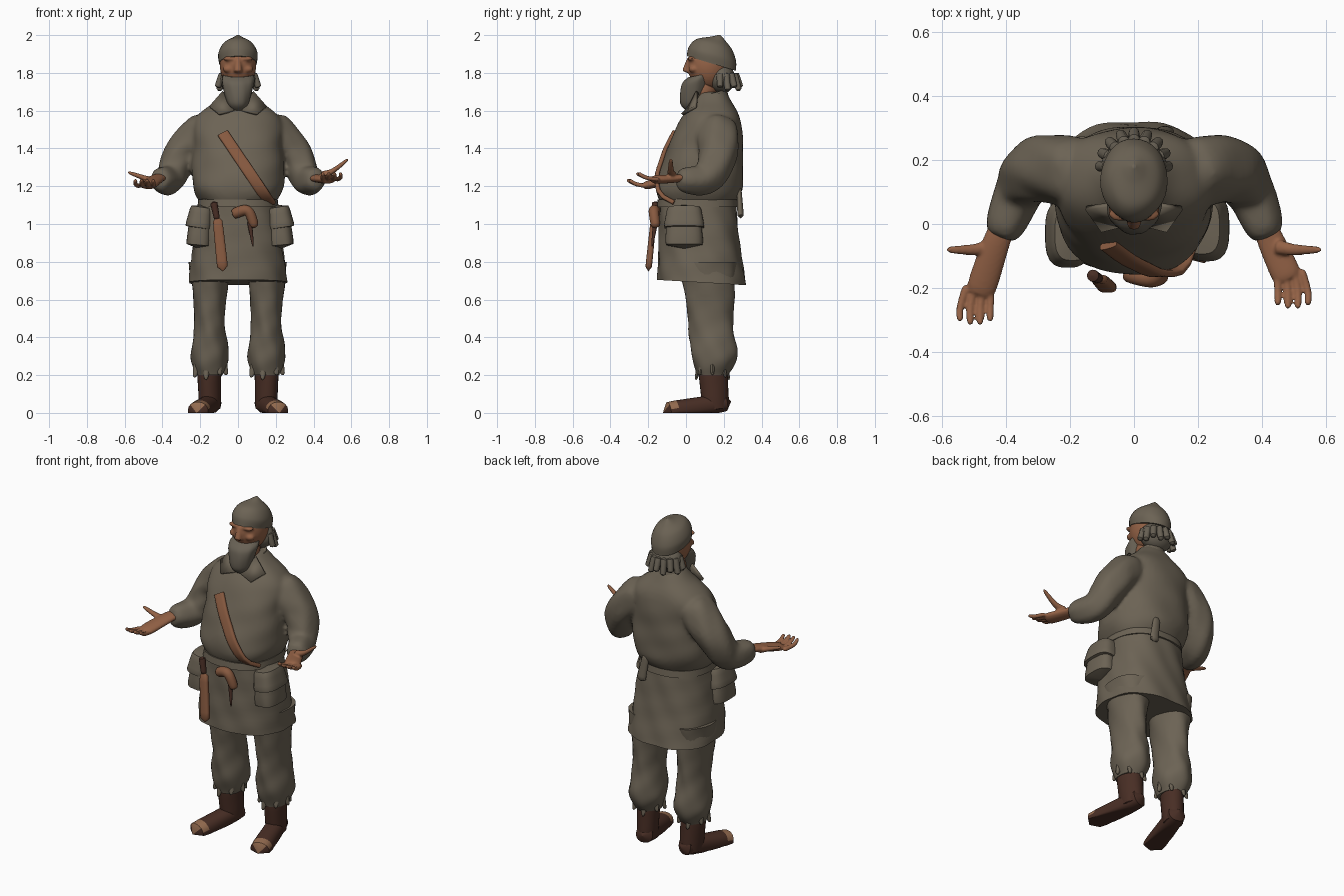
import bpy, bmesh, math
from mathutils import Vector, Matrix
from mathutils.bvhtree import BVHTree

if "Cube" in bpy.data.objects:
    bpy.data.objects.remove(bpy.data.objects["Cube"], do_unlink=True)


def material(name, red, green, blue):
    mat = bpy.data.materials.new(name)
    mat.use_nodes = True
    mat.diffuse_color = (red, green, blue, 1)
    shader = next(node for node in mat.node_tree.nodes if node.type == "BSDF_PRINCIPLED")
    shader.inputs["Base Color"].default_value = mat.diffuse_color
    shader.inputs["Roughness"].default_value = .8
    return mat


CLOTH = material("olive grey cloth", .15, .125, .09)
HAIR = material("grey hair", .14, .12, .09)
SKIN = material("tanned skin", .29, .12, .06)
LEATHER = material("tan leather", .24, .1, .05)
BOOT = material("dark brown leather", .065, .027, .018)
TOE = material("worn toe leather", .3, .15, .08)
X, Y = Vector((1, 0, 0)), Vector((0, 1, 0))
SIDES = (-1, 1)


def curve(points, steps=8):
    """Catmull-Rom interpolation through tuples of any length."""
    padded = [points[0], *points, points[-1]]
    result = []
    for i in range(len(points) - 1):
        for k in range(steps):
            t = k / steps
            result.append([b + t * (c - a) / 2 + t * t * (a - 2.5 * b + 2 * c - d / 2)
                           + t ** 3 * (d - a + 3 * (b - c)) / 2
                           for a, b, c, d in zip(*padded[i:i + 4])])
    return result + [list(points[-1])]


def finish(name, bm, mat):
    bmesh.ops.recalc_face_normals(bm, faces=bm.faces)
    for face in bm.faces:
        face.smooth = True
    mesh = bpy.data.meshes.new(name)
    bm.to_mesh(mesh)
    bm.free()
    mesh.set_sharp_from_angle(angle=math.radians(50))
    mesh.materials.append(mat)
    ob = bpy.data.objects.new(name, mesh)
    bpy.context.collection.objects.link(ob)
    return ob


def loft(name, mat, rings, level=False, sides=24, power=2, fold=0, pleats=5, shear=0, ref=X):
    """Skin superelliptic rings (x, y, z, width, depth); level keeps them horizontal."""
    bm = bmesh.new()
    loops = []
    for i, (x, y, z, width, depth) in enumerate(rings):
        before, after = rings[max(i - 1, 0)], rings[min(i + 1, len(rings) - 1)]
        along = (Vector(after[:3]) - Vector(before[:3])).normalized()
        across = X if level else (ref - along * along.dot(ref)).normalized()
        outward = Y if level else along.cross(across)
        loop = []
        for k in range(sides):
            angle = math.tau * k / sides
            c, s = math.cos(angle), math.sin(angle)
            r = (abs(c) ** power + abs(s) ** power) ** (-1 / power)
            r *= 1 + fold * (math.sin(pleats * angle + 22 * z) + math.sin(3 * angle - 45 * z) / 2)
            co = Vector((x, y, z)) + r * (across * c * width + outward * s * depth)
            co.z = max(co.z + shear * (co.y - y), 0)
            loop.append(bm.verts.new(co))
        loops.append(loop)
    for low, high in zip(loops, loops[1:]):
        for k in range(sides):
            j = (k + 1) % sides
            bm.faces.new((low[k], low[j], high[j], high[k]))
    bm.faces.new(loops[0])
    bm.faces.new(loops[-1])
    return finish(name, bm, mat)


def stack(name, mat, rows, x=0, **style):
    """Level rings given as (height, y, half width, half depth)."""
    rings = [(x, y, z, width, depth) for z, y, width, depth in curve(rows)]
    return loft(name, mat, rings, level=True, **style)


def tube(name, mat, path, start, end, flatten=1, **style):
    """Limb along a path with an evenly changing radius and rounded ends."""
    points = curve(path)
    rings = []
    for i, point in enumerate(points):
        u = i / (len(points) - 1)
        rounding = math.sqrt(1 - abs(2 * u - 1) ** 8)
        radius = max((start + (end - start) * u) * rounding, .002)
        rings.append((*point, radius, radius * flatten))
    return loft(name, mat, rings, **style)


def blob(name, mat, center, size):
    bm = bmesh.new()
    bmesh.ops.create_uvsphere(bm, u_segments=32, v_segments=20, radius=1,
                              matrix=Matrix.LocRotScale(Vector(center), None, Vector(size)))
    return finish(name, bm, mat)


def fuse(parts, voxel, passes):
    """Join overlapping parts into one continuous soft surface."""
    bpy.ops.object.select_all(action="DESELECT")
    for part in parts:
        part.select_set(True)
    bpy.context.view_layer.objects.active = parts[0]
    bpy.ops.object.join()
    remesh = parts[0].modifiers.new("fuse", "REMESH")
    remesh.mode, remesh.voxel_size, remesh.use_smooth_shade = "VOXEL", voxel, True
    parts[0].modifiers.new("soften", "SMOOTH").iterations = passes


# Shirt: torso and bent sleeves
shirt = stack("shirt", CLOTH, [(1.1, .06, .19, .19), (1.2, .07, .24, .23), (1.4, .1, .24, .2),
                               (1.55, .13, .23, .16), (1.65, .14, .12, .1), (1.7, .14, .07, .07)],
              sides=48, power=2.3, fold=.012)
chest = BVHTree.FromPolygons([v.co.copy() for v in shirt.data.vertices],
                             [tuple(p.vertices) for p in shirt.data.polygons])
sleeves = [tube("sleeve", CLOTH, [(s * .15, .16, 1.54), (s * .3, .17, 1.37),
                                  (s * .36, .1, 1.24), (s * .42, -.05, 1.24)],
                .11, .06, 1.1, fold=.03) for s in SIDES]
fuse([shirt, *sleeves], .012, 4)

# Flared skirt that hangs lower at the back, belt and hanging belt end
stack("tunic_skirt", CLOTH, [(1.15, .06, .2, .2), (.9, .07, .235, .215), (.69, .085, .26, .235)],
      sides=72, power=2.5, fold=.012, pleats=9, shear=-.06)
stack("belt", CLOTH, [(1.09, .06, .215, .215), (1.13, .06, .21, .21)], sides=48, power=2.4)
tube("belt_end", CLOTH, [(.07, .28, 1.2), (.1, .29, 1.03)], .02, .03, .6)

# Collar band, pointed flaps and throat
stack("collar", CLOTH, [(1.61, .125, .105, .11), (1.69, .135, .08, .08)], shear=.3)
for s in SIDES:
    bm = bmesh.new()
    corners = (.02, 0, 1.6), (.1, -.02, 1.58), (.15, .05, 1.62), (.08, .06, 1.7)
    bm.faces.new([bm.verts.new((s * x, y, z)) for x, y, z in corners])
    flap = finish("collar_flap", bm, CLOTH)
    solidify = flap.modifiers.new("thickness", "SOLIDIFY")
    solidify.thickness, solidify.offset = .016, 0
tube("throat", SKIN, [(0, .04, 1.57), (0, .12, 1.75)], .04, .07)

# Trousers, boots and ragged ankle wraps
for s in SIDES:
    stack("trouser_leg", CLOTH, [(.2, .14, .07, .08), (.3, .15, .1, .12), (.5, .13, .08, .12),
                                 (.8, .12, .11, .15)], x=s * .15, sides=36, fold=.03)
    shaft = tube("boot_shaft", BOOT, [(0, .16, 0), (0, .14, .26)], .055, .065, 1.25, fold=.01)
    foot = tube("boot_foot", BOOT, [(0, .24, .06), (0, -.13, 0)], .05, .06, .95, power=2.3)
    foot.data.materials.append(TOE)
    for face in foot.data.polygons:
        if face.center.y < -.04 and face.normal.z > .25:
            face.material_index = 1
    ankle = Vector((0, .15, 0))
    turn = (Matrix.Translation(ankle + X * s * .15) @ Matrix.Rotation(s / 4, 4, "Z")
            @ Matrix.Translation(-ankle))
    for part in (shaft, foot):
        part.data.transform(turn)
    for k in range(7):
        spoke = Matrix.Rotation(math.tau * k / 7, 3, "Z") @ X
        top = Vector((s * .15, .14, .26)) + spoke * .07
        tube("ankle_rag", CLOTH, [top, top + spoke * .02 - Vector((0, 0, .06 + k % 3 / 80))],
             .025, .008, .7, sides=8)

# Hands held out, palms up, the left one higher
for s, reach, lift in ((-1, -.32, -.015), (1, -.27, .02)):
    knuckle_y, knuckle_z = reach + .11, 1.215 + lift
    hand = [tube("hand", SKIN, [(s * .4, .01, 1.25), (s * .43, -.06, 1.24),
                                (s * .485, knuckle_y - .02, knuckle_z)], .036, .05, .5)]
    for i in range(4):
        spread = i - 1.5
        base_x, tip_x = s * (.484 + spread / 40), s * (.495 + spread / 32)
        hand.append(tube("finger", SKIN, [(base_x, knuckle_y + .02, knuckle_z),
                                          (tip_x, knuckle_y - .05, knuckle_z + .01),
                                          (tip_x, reach + abs(spread) / 90, knuckle_z + .035)],
                         .013, .01, sides=12))
    hand.append(tube("thumb", SKIN, [(s * .44, -.07, 1.24 + lift), (s * .5, -.08, 1.26 + lift),
                                     (s * .585, -.08, 1.305 + 2 * lift)],
                     .026, .01, .8, sides=12, ref=Y))
    fuse(hand, .006, 2)

# Head with nose, brows and cheeks
head = [blob("head", SKIN, (0, .12, 1.84), (.096, .112, .13)),
        tube("nose", SKIN, [(0, .02, 1.88), (0, 0, 1.8)], .012, .025)]
for s in SIDES:
    head.append(blob("brow", SKIN, (s * .04, .03, 1.875), (.04, .022, .012)))
    head.append(blob("cheek", SKIN, (s * .05, .04, 1.82), (.03, .025, .02)))
fuse(head, .007, 3)

# Beard, nape hair and a ragged fringe of tufts around the back
stack("beard", HAIR, [(1.6, .04, .03, .03), (1.65, .03, .06, .06), (1.75, .055, .085, .08),
                      (1.79, .08, .08, .07)], sides=36, fold=.015, pleats=9, shear=.2)
blob("nape_hair", HAIR, (0, .19, 1.77), (.1, .07, .08))
for k in range(9):
    spoke = Matrix.Rotation(math.pi * k / 8, 3, "Z") @ X
    root = Vector((0, .18, 1.8)) + spoke * .08
    tube("hair_tuft", HAIR, [root, root + spoke * .03 - Vector((0, 0, .08 + k % 2 / 60))],
         .02, .016, sides=10)

# Close-fitting cap rising to a small peak
stack("cap", CLOTH, [(1.85, .135, .1, .13), (1.9, .14, .104, .125), (1.95, .15, .08, .095),
                     (1.98, .17, .035, .04), (2, .18, .005, .005)],
      sides=32, fold=.008, shear=-.3)

# Belt pouches with overhanging lids
for s, x, y in ((-1, -.21, -.03), (1, .23, -.01)):
    top = (x - s * .02, y, 1.1)
    tube("pouch", CLOTH, [(x, y, .87), top], .07, .055, 1.5, power=3, sides=32, fold=.01)
    tube("pouch_lid", CLOTH, [(x, y, .97), top], .076, .056, 1.5, power=3, sides=32)

# Shoulder strap laid on the chest
strap = []
for i in range(13):
    t = i / 12
    origin = Vector((-.08 + t / 4, -1, 1.48 - .37 * t))
    surface = chest.ray_cast(origin, Y)[0]
    strap.append((*(surface - Y * .008), .03, .012))
loft("chest_strap", LEATHER, strap, power=4)

# Sheathed knife, leather knot and its spike
tube("knife_sheath", LEATHER, [(-.11, -.17, 1.04), (-.08, -.2, .75)], .025, .03, .6, power=3)
tube("knife_handle", BOOT, [(-.11, -.17, 1.02), (-.13, -.16, 1.12)], .015, .02)
tube("leather_knot", LEATHER, [(-.03, -.15, 1.05), (.05, -.17, 1.07), (.09, -.16, .98)],
     .03, .025, ref=Y)
tube("spike", BOOT, [(.06, -.16, 1.02), (.08, -.18, .88)], .015, .004)
